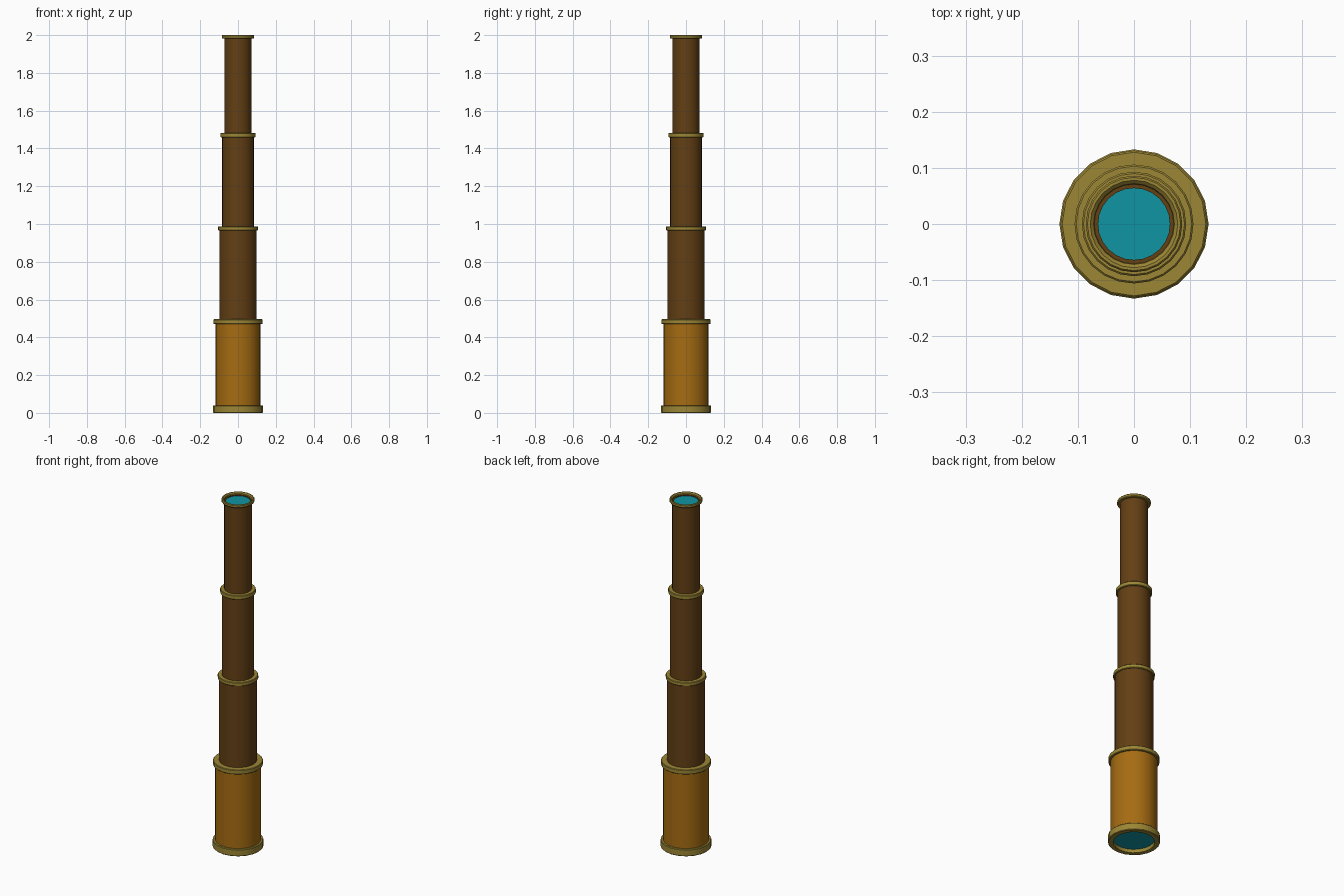
import bpy, bmesh, math

if "Cube" in bpy.data.objects:
    bpy.data.objects.remove(bpy.data.objects["Cube"])


def material(name, rgb):
    m = bpy.data.materials.new(name)
    m.diffuse_color = (*rgb, 1)
    m.use_nodes = True
    m.node_tree.nodes["Principled BSDF"].inputs["Base Color"].default_value = m.diffuse_color
    return m


brass = material("brass", (0.33, 0.24, 0.035))
tan = material("tan_leather", (0.38, 0.15, 0.006))
brown = material("brown_leather", (0.125, 0.05, 0.007))
glass = material("glass", (0.005, 0.30, 0.37))


def lathe(name, profile, mat, sides, closed=False):
    """Spin an (r, z) profile around the z axis; r = 0 makes a pole."""
    bm = bmesh.new()
    rows = []
    for r, z in profile:
        if r == 0:
            rows.append([bm.verts.new((0, 0, z))] * sides)
        else:
            rows.append([bm.verts.new((r * math.cos(2 * math.pi * i / sides),
                                       r * math.sin(2 * math.pi * i / sides), z))
                         for i in range(sides)])
    pairs = list(zip(rows, rows[1:]))
    if closed:
        pairs.append((rows[-1], rows[0]))
    for a, b in pairs:
        for i in range(sides):
            j = (i + 1) % sides
            bm.faces.new(list(dict.fromkeys((a[i], a[j], b[j], b[i]))))
    bmesh.ops.recalc_face_normals(bm, faces=bm.faces)
    me = bpy.data.meshes.new(name)
    bm.to_mesh(me)
    bm.free()
    me.materials.append(mat)
    ob = bpy.data.objects.new(name, me)
    bpy.context.collection.objects.link(ob)
    bpy.ops.object.select_all(action='DESELECT')
    ob.select_set(True)
    bpy.context.view_layer.objects.active = ob
    bpy.ops.object.shade_smooth_by_angle(angle=math.radians(30))
    return ob


def ring(name, inner, outer, z0, z1, sides=20):
    """Brass collar with softened outer edges."""
    c = 0.003
    lathe(name, [(inner, z0), (outer - c, z0), (outer, z0 + c),
                 (outer, z1 - c), (outer - c, z1), (inner, z1)],
          brass, sides, True)


def tube(name, r, z0, z1, mat, wall=0.008, sides=24):
    lathe(name, [(r, z0), (r, z1), (r - wall, z1), (r - wall, z0)], mat, sides, True)


# Telescoping tubes, widest at the bottom
tube("main_barrel", 0.120, 0.015, 0.480, tan, 0.012)
tube("lower_draw_tube", 0.099, 0.44, 0.975, brown)
tube("middle_draw_tube", 0.084, 0.93, 1.470, brown)
tube("upper_draw_tube", 0.072, 1.42, 1.988, brown)

# Brass collars
ring("base_rim", 0.106, 0.133, 0.0, 0.04)
ring("barrel_collar", 0.096, 0.131, 0.470, 0.496)
ring("lower_collar", 0.081, 0.106, 0.966, 0.988, 24)
ring("middle_collar", 0.069, 0.093, 1.458, 1.482, 24)
lathe("eyepiece_rim", [(0.070, 1.982), (0.083, 1.982), (0.086, 1.986), (0.086, 1.996),
                       (0.083, 2.0), (0.078, 2.0), (0.072, 1.994)], brass, 24, True)

# Lenses
lathe("eyepiece_lens", [(0, 1.984), (0.0645, 1.984), (0.0645, 1.976), (0, 1.976)], glass, 32)
lathe("objective_lens", [(0, 0.030), (0.109, 0.030), (0.109, 0.020), (0, 0.020)], glass, 32)
